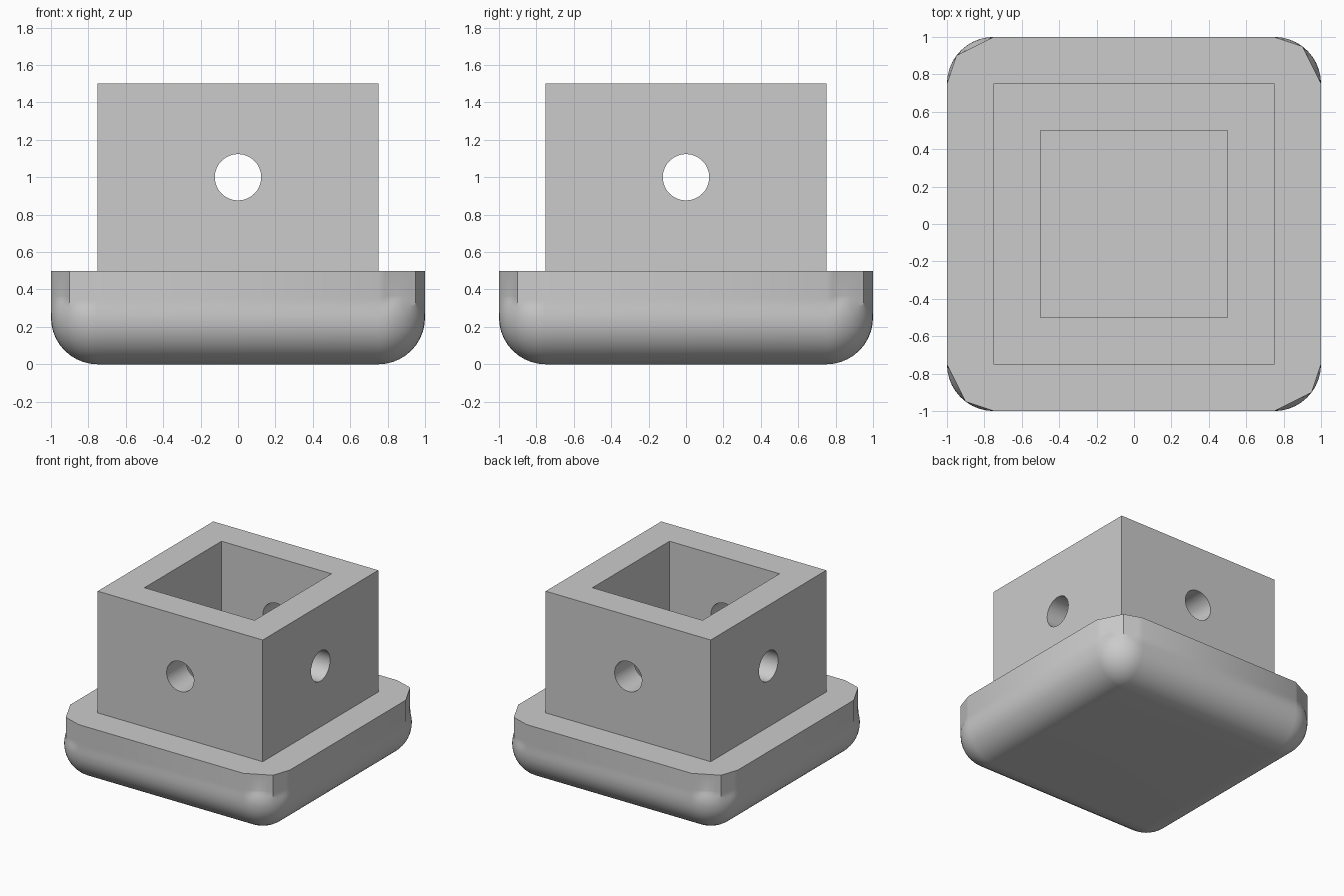
import bpy
import bmesh
from math import sin, cos, pi, radians, sqrt, atan2

cube = bpy.data.objects.get("Cube")
if cube:
    bpy.data.objects.remove(cube, do_unlink=True)

grey = bpy.data.materials.new("plain grey")
grey.use_nodes = True
GREY = (0.6, 0.6, 0.6, 1)
grey.diffuse_color = GREY
grey.node_tree.nodes["Principled BSDF"].inputs["Base Color"].default_value = GREY

R = 0.25                 # rounding radius
C = 1 - R                # corner centre distance
RIDGE = atan2(4, 3)      # direction of the vertical corner ridge


def wall_radius(t):
    """Distance to the two flat facets that form each upper corner."""
    a, b = (0, RIDGE) if t <= RIDGE else (RIDGE, pi / 2)
    return R * cos((b - a) / 2) / cos(t - (a + b) / 2)


def smooth(obj):
    bpy.ops.object.select_all(action="DESELECT")
    obj.select_set(True)
    bpy.context.view_layer.objects.active = obj
    bpy.ops.object.shade_smooth_by_angle(angle=radians(30))


def make_object(name, bm, material=grey):
    mesh = bpy.data.meshes.new(name)
    bmesh.ops.recalc_face_normals(bm, faces=bm.faces[:])
    bm.to_mesh(mesh)
    bm.free()
    mesh.materials.append(material)
    obj = bpy.data.objects.new(name, mesh)
    bpy.context.collection.objects.link(obj)
    return obj


# Base: rounded underside, ball corners bulging past faceted upper corners
angles = [RIDGE * i / 6 for i in range(6)]
angles += [RIDGE + (pi / 2 - RIDGE) * i / 4 for i in range(5)]
bm = bmesh.new()


def ring(z, radius):
    verts = []
    for k in range(4):
        turn = k * pi / 2
        for t in angles:
            r = radius(t)
            x, y = C + r * cos(t), C + r * sin(t)
            verts.append(bm.verts.new((x * cos(turn) - y * sin(turn),
                                       x * sin(turn) + y * cos(turn), z)))
    return verts


rings = []
for i in range(11):
    e = pi / 2 * i / 10
    rings.append(ring(R - R * cos(e), lambda t: max(R * sin(e), 0.001)))
for h in [0.02, 0.04, 0.06, 0.08, 0.1, 0.115, R]:
    ball = sqrt(max(R * R - h * h, 0))
    rings.append(ring(R + h, lambda t: max(wall_radius(t), ball)))
for low, high in zip(rings, rings[1:]):
    n = len(low)
    for i in range(n):
        j = (i + 1) % n
        bm.faces.new((low[i], low[j], high[j], high[i]))
bm.faces.new(rings[0])
bm.faces.new(rings[-1])
base = make_object("base", bm)
smooth(base)


# Square socket standing on the base
def box(name, half, bottom, top):
    bm = bmesh.new()
    bmesh.ops.create_cube(bm, size=1)
    for v in bm.verts:
        v.co = (v.co.x * 2 * half, v.co.y * 2 * half,
                bottom if v.co.z < 0 else top)
    return make_object(name, bm)


def cut(target, cutter):
    mod = target.modifiers.new(cutter.name, "BOOLEAN")
    mod.operation = "DIFFERENCE"
    mod.solver = "EXACT"
    mod.object = cutter
    bpy.context.view_layer.objects.active = target
    bpy.ops.object.modifier_apply(modifier=mod.name)
    bpy.data.objects.remove(cutter, do_unlink=True)


socket = box("socket", 0.75, 0.5, 1.5)
cut(socket, box("cavity_cutter", 0.5, 0.3, 1.7))

# Pin holes through both pairs of walls
for name, rotation in (("side_hole_cutter", (0, pi / 2, 0)),
                       ("front_hole_cutter", (pi / 2, 0, 0))):
    bpy.ops.mesh.primitive_cylinder_add(vertices=32, radius=0.124, depth=2,
                                        location=(0, 0, 1), rotation=rotation)
    drill = bpy.context.object
    drill.name = name
    drill.data.materials.append(grey)
    cut(socket, drill)
smooth(socket)
